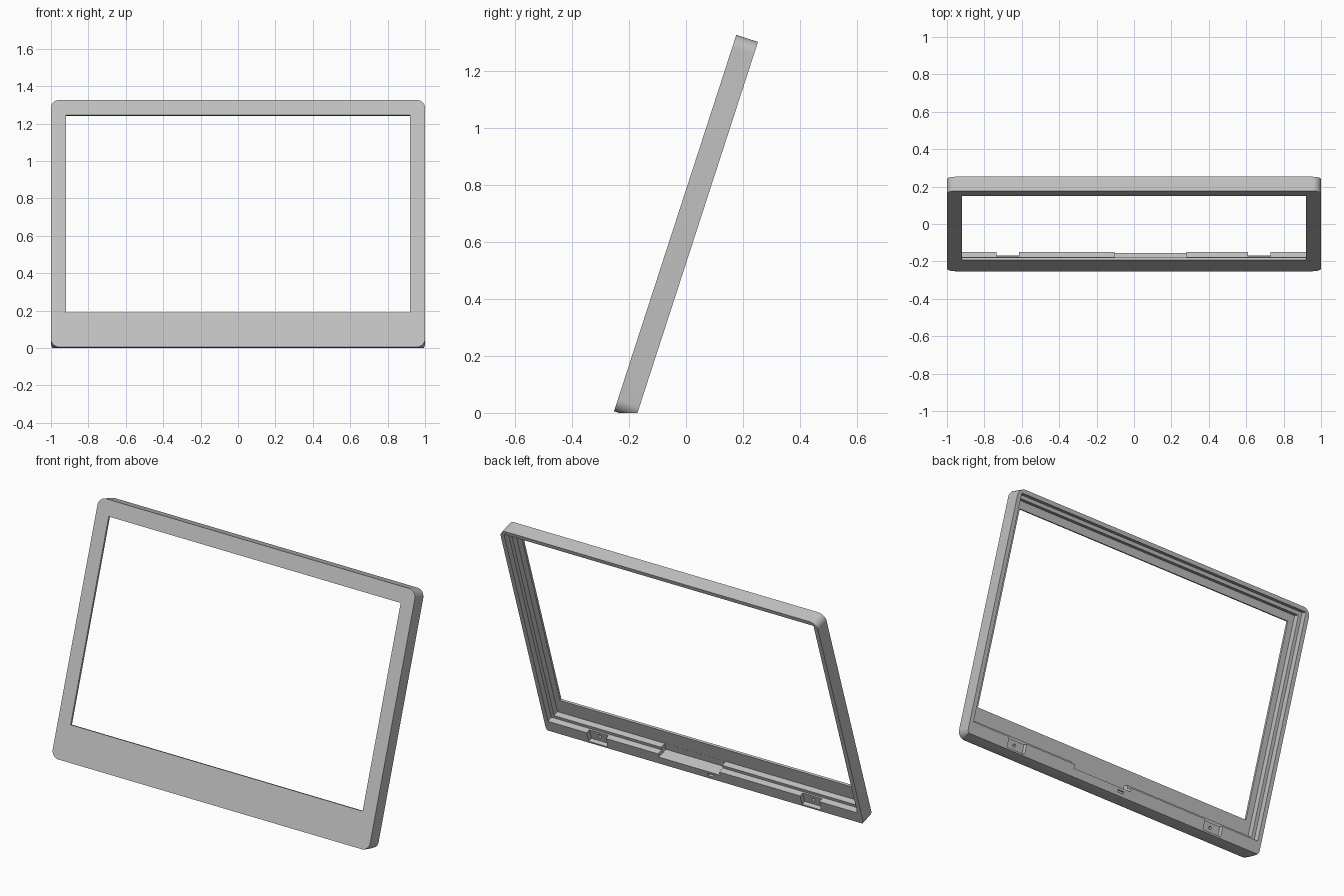
import bpy, bmesh, math
from mathutils import Matrix, Vector

cube = bpy.data.objects.get("Cube")
if cube:
    bpy.data.objects.remove(cube, do_unlink=True)

# Frame is modelled upright (y = depth, z = height), then leaned back
WIDTH, BOTTOM, TOP, DEPTH, RADIUS = 2.0, 0.006, 1.395, 0.08, 0.045
LEAN = Matrix.Translation((0, -0.2545, 0)) @ Matrix.Rotation(math.radians(-18), 4, 'X')

grey = bpy.data.materials.new("light_grey_plastic")
grey.use_nodes = True
colour = (0.53, 0.53, 0.53, 1)
grey.diffuse_color = colour
grey.node_tree.nodes["Principled BSDF"].inputs["Base Color"].default_value = colour


def make_object(name, bm):
    bmesh.ops.transform(bm, matrix=LEAN, verts=bm.verts)
    bmesh.ops.recalc_face_normals(bm, faces=bm.faces)
    mesh = bpy.data.meshes.new(name)
    bm.to_mesh(mesh)
    bm.free()
    mesh.materials.append(grey)
    obj = bpy.data.objects.new(name, mesh)
    bpy.context.collection.objects.link(obj)
    return obj


def box(name, x, y, z):
    bm = bmesh.new()
    size = [b - a for a, b in (x, y, z)]
    mid = [(a + b) / 2 for a, b in (x, y, z)]
    bmesh.ops.create_cube(bm, size=1, matrix=Matrix.Translation(mid) @ Matrix.Diagonal((*size, 1)))
    return make_object(name, bm)


def pin_hole(name, x, y, z, radius):
    bm = bmesh.new()
    turn = Matrix.Rotation(math.pi / 2, 4, 'X')
    bmesh.ops.create_cone(bm, cap_ends=True, segments=16, radius1=radius, radius2=radius,
                          depth=0.03, matrix=Matrix.Translation((x, y, z)) @ turn)
    return make_object(name, bm)


def cut(target, cutter):
    cutter.hide_render = True
    mod = target.modifiers.new("cut", 'BOOLEAN')
    mod.operation, mod.solver, mod.object = 'DIFFERENCE', 'EXACT', cutter
    bpy.context.view_layer.objects.active = target
    bpy.ops.object.modifier_apply(modifier=mod.name)
    bpy.data.objects.remove(cutter, do_unlink=True)


# Rounded slab for the outer shell
bm = bmesh.new()
ring = []
half = WIDTH / 2 - RADIUS
corners = [(half, TOP - RADIUS), (-half, TOP - RADIUS),
           (-half, BOTTOM + RADIUS), (half, BOTTOM + RADIUS)]
for i, (cx, cz) in enumerate(corners):
    for k in range(11):
        a = math.radians(90 * i + 9 * k)
        ring.append(bm.verts.new((cx + RADIUS * math.cos(a), 0, cz + RADIUS * math.sin(a))))
face = bm.faces.new(ring)
ext = bmesh.ops.extrude_face_region(bm, geom=[face])
bmesh.ops.translate(bm, vec=(0, DEPTH, 0),
                    verts=[g for g in ext["geom"] if isinstance(g, bmesh.types.BMVert)])
frame = make_object("screen_frame", bm)

# Level foot so the leaning frame stands flat
bm = bmesh.new()
bm.from_mesh(frame.data)
bmesh.ops.bisect_plane(bm, geom=bm.verts[:] + bm.edges[:] + bm.faces[:],
                       plane_co=Vector((0, 0, 0)), plane_no=Vector((0, 0, -1)), clear_outer=True)
bmesh.ops.holes_fill(bm, edges=[e for e in bm.edges if e.is_boundary], sides=0)
bmesh.ops.recalc_face_normals(bm, faces=bm.faces)
bm.to_mesh(frame.data)
bm.free()

# Window opening, then the stepped rebates behind it
cut(frame, box("window_cutter", (-0.92, 0.92), (-0.05, 0.15), (0.2, 1.309)))
cut(frame, box("inner_rebate_cutter", (-0.955, 0.955), (0.013, 0.15), (0.112, 1.352)))
cut(frame, box("outer_rebate_cutter", (-0.975, 0.975), (0.046, 0.15), (0.094, 1.372)))

# Lowered stretch of the bottom rail
cut(frame, box("cable_gap_cutter", (-0.105, 0.28), (0.0135, 0.15), (0.072, 0.16)))
cut(frame, box("latch_slot_cutter", (-0.065, -0.025), (0.068, 0.15), (0.045, 0.058)))

# Mounting notches with a screw hole each
for x in (-0.675, 0.67):
    cut(frame, box("notch_cutter", (x - 0.06, x + 0.06), (0.055, 0.15), (0.036, 0.16)))
    cut(frame, pin_hole("screw_hole_cutter", x, 0.055, 0.068, 0.009))

# Smooth rounded corners with crisp edges
bpy.ops.object.select_all(action='DESELECT')
frame.select_set(True)
bpy.context.view_layer.objects.active = frame
bpy.ops.object.shade_smooth_by_angle(angle=math.radians(30))
